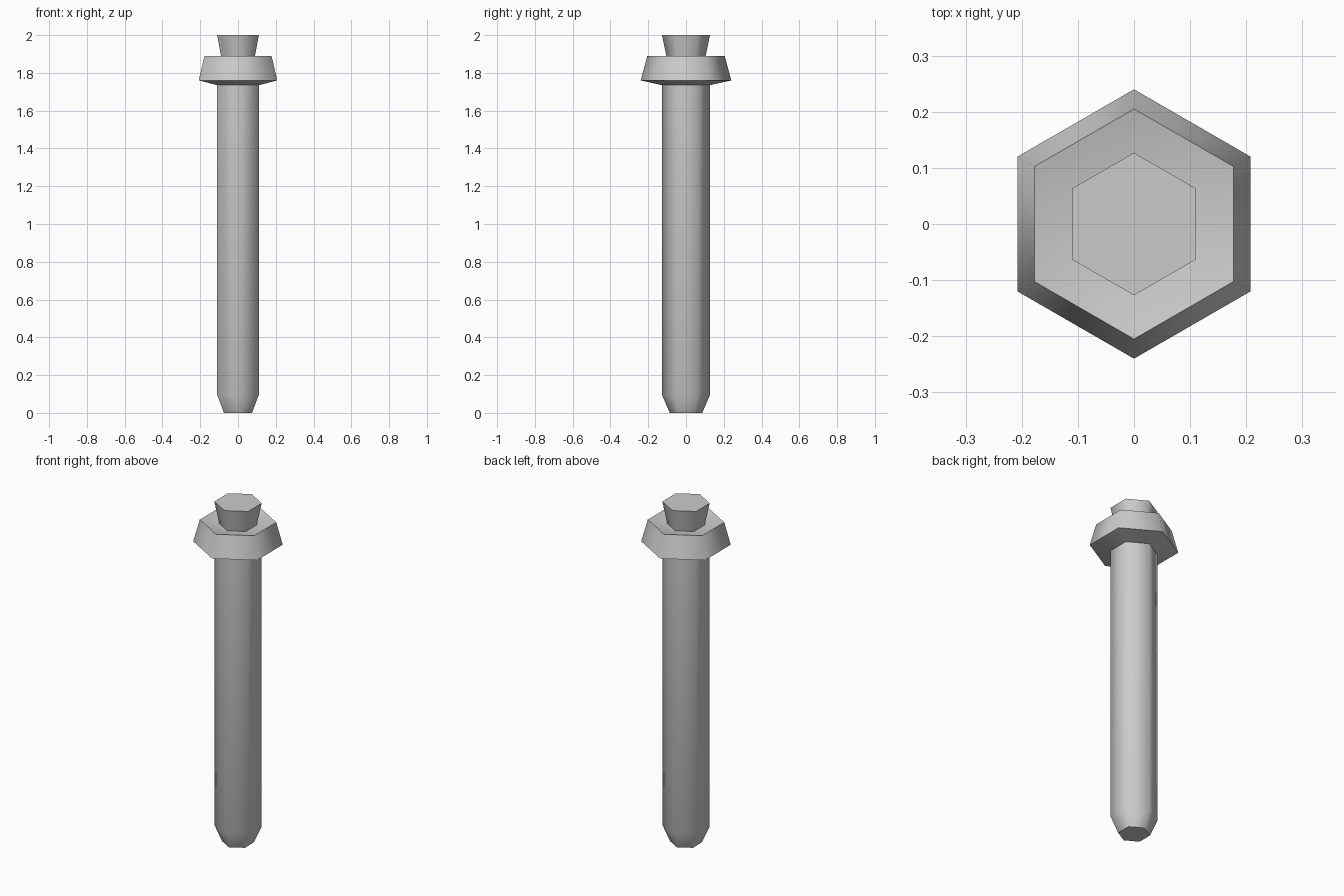
import bpy, bmesh, math

if "Cube" in bpy.data.objects:
    bpy.data.objects.remove(bpy.data.objects["Cube"])

SIDES = 6


def lathe_hex(name, profile):
    """Sweep a (radius, z) profile around z with six sides and cap both ends."""
    bm = bmesh.new()
    rings = []
    for r, z in profile:
        ring = []
        for i in range(SIDES):
            a = math.pi / 2 + i * math.tau / SIDES
            ring.append(bm.verts.new((r * math.cos(a), r * math.sin(a), z)))
        rings.append(ring)
    for low, high in zip(rings, rings[1:]):
        for i in range(SIDES):
            j = (i + 1) % SIDES
            bm.faces.new((low[i], low[j], high[j], high[i]))
    bm.faces.new(rings[0][::-1])
    bm.faces.new(rings[-1])
    bmesh.ops.recalc_face_normals(bm, faces=bm.faces[:])
    mesh = bpy.data.meshes.new(name)
    bm.to_mesh(mesh)
    bm.free()
    obj = bpy.data.objects.new(name, mesh)
    bpy.context.collection.objects.link(obj)
    bpy.ops.object.select_all(action='DESELECT')
    obj.select_set(True)
    bpy.context.view_layer.objects.active = obj
    bpy.ops.object.shade_smooth_by_angle(angle=math.radians(65))
    return obj


# One continuous pin: tapered tip, shaft, flared collar, dished top, neck knob
lathe_hex("hex_pin", [
    (0.086, 0.0), (0.127, 0.095),       # tip
    (0.127, 1.735),                     # shaft
    (0.24, 1.76), (0.205, 1.89),        # collar
    (0.127, 1.87), (0.10, 1.87),        # dished collar top
    (0.127, 2.0),                       # flared knob
])
